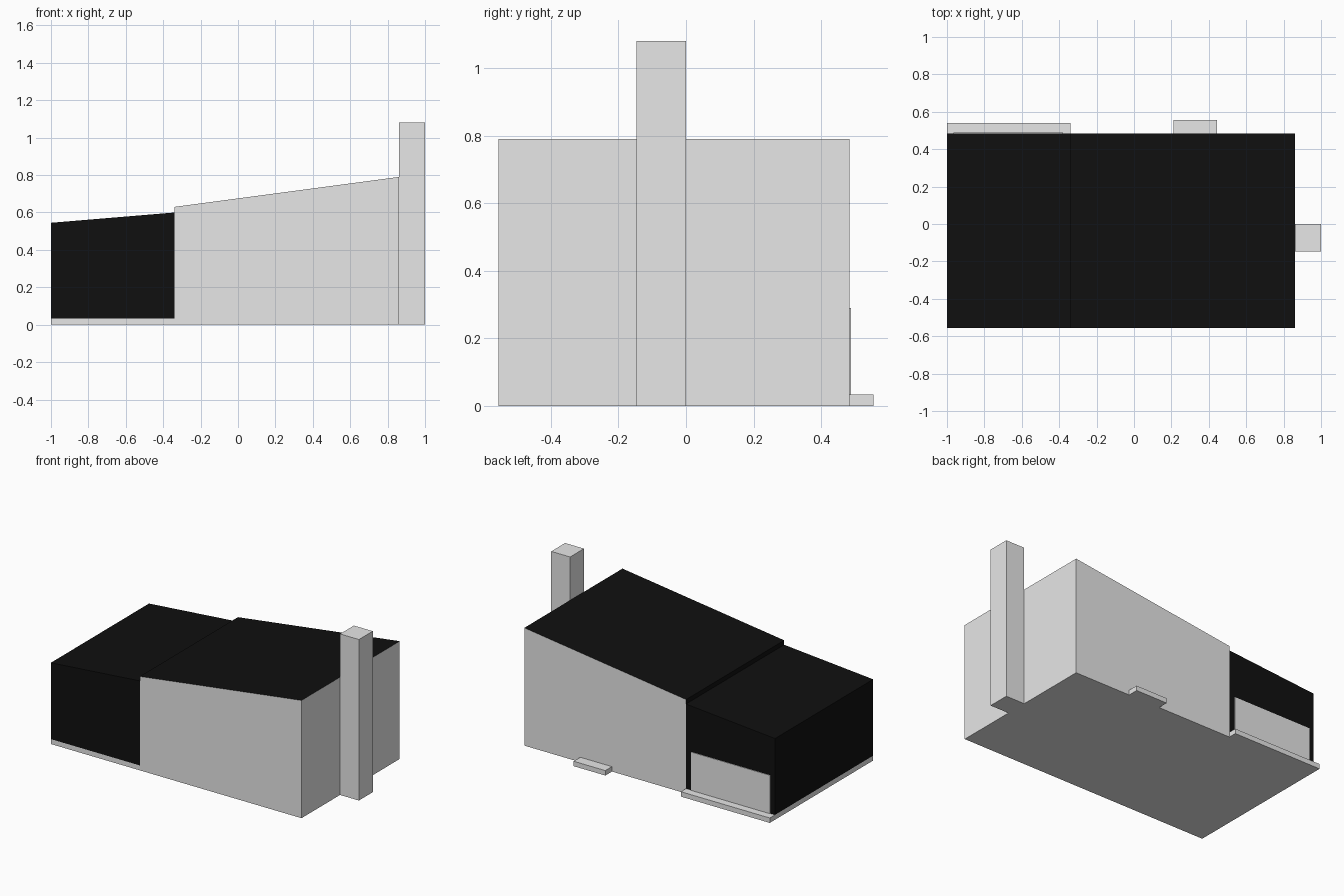
import bpy
import bmesh

if "Cube" in bpy.data.objects:
    bpy.data.objects.remove(bpy.data.objects["Cube"])


def material(name, rgb):
    m = bpy.data.materials.new(name)
    m.diffuse_color = (*rgb, 1.0)
    m.use_nodes = True
    m.node_tree.nodes["Principled BSDF"].inputs["Base Color"].default_value = m.diffuse_color
    return m


PALE = material("pale_grey", (0.8, 0.8, 0.8))
BLACK = material("black", (0.005, 0.005, 0.005))


def block(name, x, y, z0, top_left, top_right, mats, black_rule=None):
    """Box whose top may slope along x; black_rule picks the black faces."""
    profile = [(x[0], z0), (x[1], z0), (x[1], top_right), (x[0], top_left)]
    bm = bmesh.new()
    face = bm.faces.new([bm.verts.new((px, y[0], pz)) for px, pz in profile])
    ext = bmesh.ops.extrude_face_region(bm, geom=[face])
    verts = [v for v in ext["geom"] if isinstance(v, bmesh.types.BMVert)]
    bmesh.ops.translate(bm, verts=verts, vec=(0, y[1] - y[0], 0))
    bmesh.ops.recalc_face_normals(bm, faces=bm.faces)
    for f in bm.faces:
        if black_rule and black_rule(f.normal):
            f.material_index = 1
    mesh = bpy.data.meshes.new(name)
    bm.to_mesh(mesh)
    bm.free()
    for m in mats:
        mesh.materials.append(m)
    ob = bpy.data.objects.new(name, mesh)
    bpy.context.collection.objects.link(ob)
    return ob


FRONT, BACK = -0.555, 0.485
SPLIT, RIGHT = -0.34, 0.86

# Main house: pale walls, black sloping roof and roof step
block("main_house", (SPLIT, RIGHT), (FRONT, BACK), 0, 0.63, 0.79,
      [PALE, BLACK], lambda n: n.z > 0.5 or n.x < -0.5)

# Garage: all black, standing on a pale slab that runs out at the back
block("garage", (-1, SPLIT), (FRONT, BACK), 0.033, 0.545, 0.60, [BLACK])
block("garage_slab", (-1, SPLIT), (FRONT, 0.54), 0, 0.033, 0.033, [PALE])

# Garage door plate on the back wall
block("garage_door", (-0.965, -0.38), (BACK, BACK + 0.004), 0.033, 0.29, 0.29, [PALE])

# Doorstep behind the main house
block("doorstep", (0.21, 0.445), (BACK, 0.555), 0, 0.033, 0.033, [PALE])

# Chimney against the right wall
block("chimney", (RIGHT, 1), (-0.147, 0), 0, 1.08, 1.08, [PALE])
